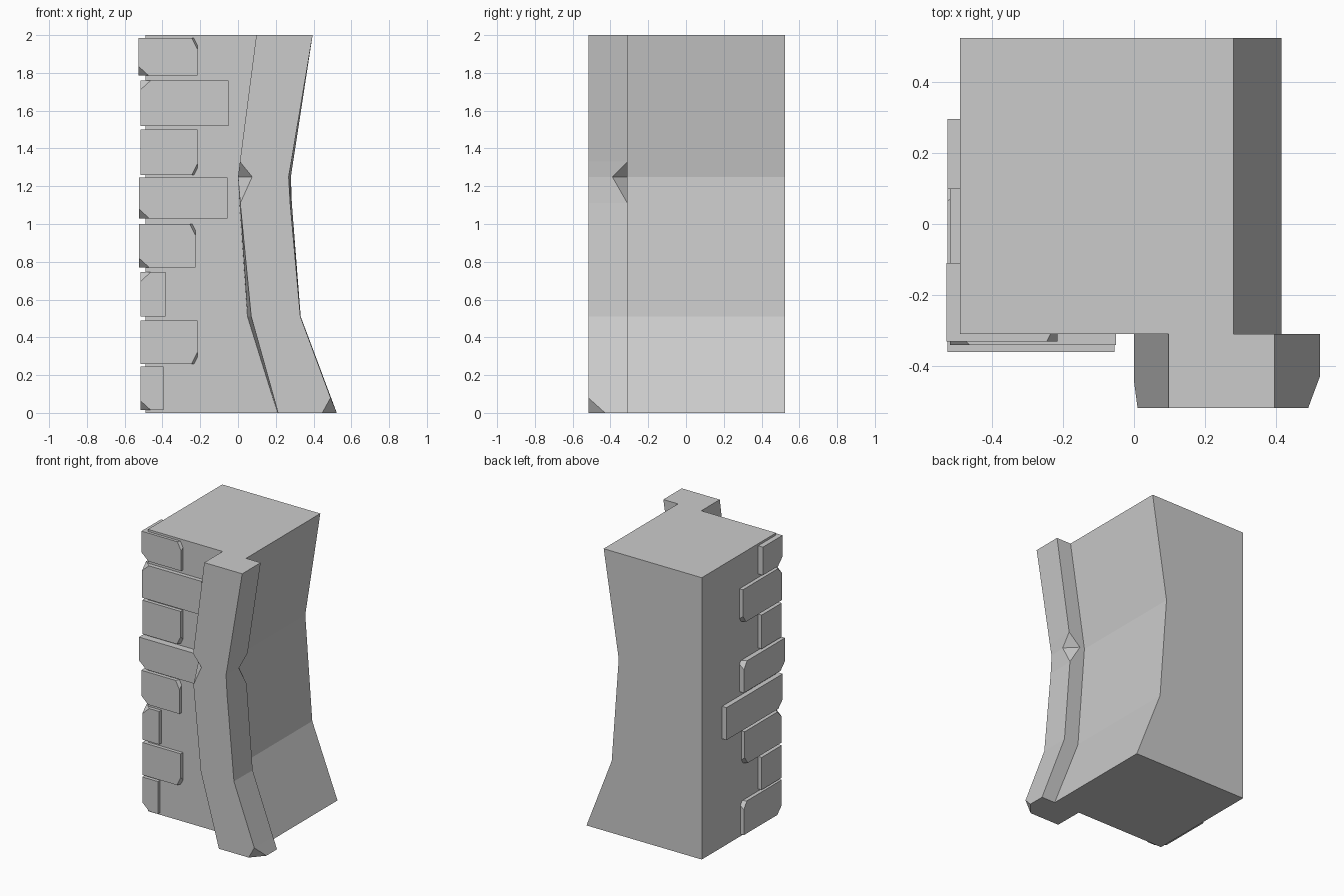
import bpy, bmesh
from mathutils import Vector

cube = bpy.data.objects.get("Cube")
if cube:
    bpy.data.objects.remove(cube, do_unlink=True)

stone_grey = bpy.data.materials.new("stone_grey")
stone_grey.use_nodes = True
GREY = (0.6, 0.6, 0.6, 1)
stone_grey.diffuse_color = GREY
stone_grey.node_tree.nodes["Principled BSDF"].inputs["Base Color"].default_value = GREY

WALL_X, WALL_Y, BACK_Y, BEAM_Y = -0.49, -0.31, 0.523, -0.517


def finish(bm, name):
    bmesh.ops.recalc_face_normals(bm, faces=bm.faces[:])
    mesh = bpy.data.meshes.new(name)
    bm.to_mesh(mesh)
    bm.free()
    mesh.materials.append(stone_grey)
    obj = bpy.data.objects.new(name, mesh)
    bpy.context.collection.objects.link(obj)
    return obj


def loft(rings):
    """Skin a stack of equal-length rings and cap both ends."""
    bm = bmesh.new()
    rows = [[bm.verts.new(p) for p in ring] for ring in rings]
    for a, b in zip(rows, rows[1:]):
        for i in range(len(a)):
            j = (i + 1) % len(a)
            bm.faces.new((a[i], a[j], b[j], b[i]))
    bm.faces.new(rows[0])
    bm.faces.new(rows[-1])
    bmesh.ops.remove_doubles(bm, verts=bm.verts[:], dist=0.0005)
    return bm


# Wall block with a hollowed side
side = [(0.415, 0), (0.217, 0.51), (0.162, 1.25), (0.28, 2)]
outline = [(WALL_X, 0)] + side + [(WALL_X, 2)]
finish(loft([[(x, y, z) for x, z in outline] for y in (WALL_Y, BACK_Y)]), "wall_block")

# Bent timber post: height, left back, left front, right front, right back
levels = [(0, 0.21, 0.212, 0.523, 0.523),
          (0.08, 0.184, 0.19, 0.49, 0.493),
          (0.51, 0.05, 0.07, 0.33, 0.332),
          (1.11, 0.008, 0.012, 0.276, 0.285),
          (1.25, 0.0, 0.0, 0.268, 0.28),
          (1.33, 0.01, 0.01, 0.282, 0.292),
          (2, 0.097, 0.097, 0.395, 0.395)]
rings = []
for z, lb, lf, rf, rb in levels:
    front_nick = 0.075 if z == 1.25 else 0
    rear_nick = 0.08 if z == 1.25 else 0
    foot_nick = 0.077 if z == 0 else 0
    rings.append([(lb, WALL_Y, z),
                  (lf, BEAM_Y + front_nick, z),
                  (lf + front_nick, BEAM_Y, z),
                  (rf - foot_nick, BEAM_Y, z),
                  (rf, BEAM_Y + foot_nick * 1.15, z),
                  (rb, WALL_Y - rear_nick, z),
                  (rb - rear_nick, WALL_Y, z)])
finish(loft(rings), "timber_post")


# Corner stones wrapping the wall edge, with chipped corners
def corner_stone(name, z0, z1, x0, x1, y0, y1, chips):
    ix, iy = WALL_X + 0.005, WALL_Y + 0.005
    plan = [(x0, y0), (x1, y0), (x1, iy), (ix, iy), (ix, y1), (x0, y1)]
    bm = loft([[(x, y, z) for x, y in plan] for z in (z0, z1)])
    for place, up in chips:
        sz = 1 if up else -1
        corner_z = z1 if up else z0
        if place == "edge":
            corner, cut, sign = (x0, y0), (0.055, 0.05, 0.05), (-1, -1)
        elif place == "front":
            corner, cut, sign = (x1, y0), (0.03, 0.06, 0.06), (1, -1)
        else:
            corner, cut, sign = (x0, y1), (0.06, 0.035, 0.05), (-1, 1)
        normal = Vector((sign[0] / cut[0], sign[1] / cut[1], sz / cut[2]))
        point = Vector((corner[0] - sign[0] * cut[0], corner[1], corner_z))
        res = bmesh.ops.bisect_plane(bm, geom=bm.verts[:] + bm.edges[:] + bm.faces[:],
                                     plane_co=point, plane_no=normal, clear_outer=True)
        rim = [e for e in res["geom_cut"] if isinstance(e, bmesh.types.BMEdge)]
        bmesh.ops.contextual_create(bm, geom=rim)
    finish(bm, name)


stones = [
    (0.015, 0.245, -0.517, -0.395, -0.335, 0.09, [("edge", False), ("side", True)]),
    (0.26, 0.49, -0.517, -0.215, -0.335, -0.11, [("front", False)]),
    (0.51, 0.745, -0.517, -0.385, -0.335, 0.08, [("edge", True), ("side", False)]),
    (0.77, 1.0, -0.525, -0.225, -0.335, 0.295, [("front", True), ("edge", False)]),
    (1.03, 1.245, -0.525, -0.055, -0.36, 0.1, [("edge", False), ("side", True)]),
    (1.26, 1.5, -0.517, -0.215, -0.335, -0.11, [("front", False)]),
    (1.52, 1.76, -0.517, -0.05, -0.34, 0.1, [("edge", True), ("side", False)]),
    (1.785, 1.985, -0.527, -0.215, -0.33, -0.11, [("front", True), ("edge", False)]),
]
for n, stone in enumerate(stones, 1):
    corner_stone(f"corner_stone_{n}", *stone)
